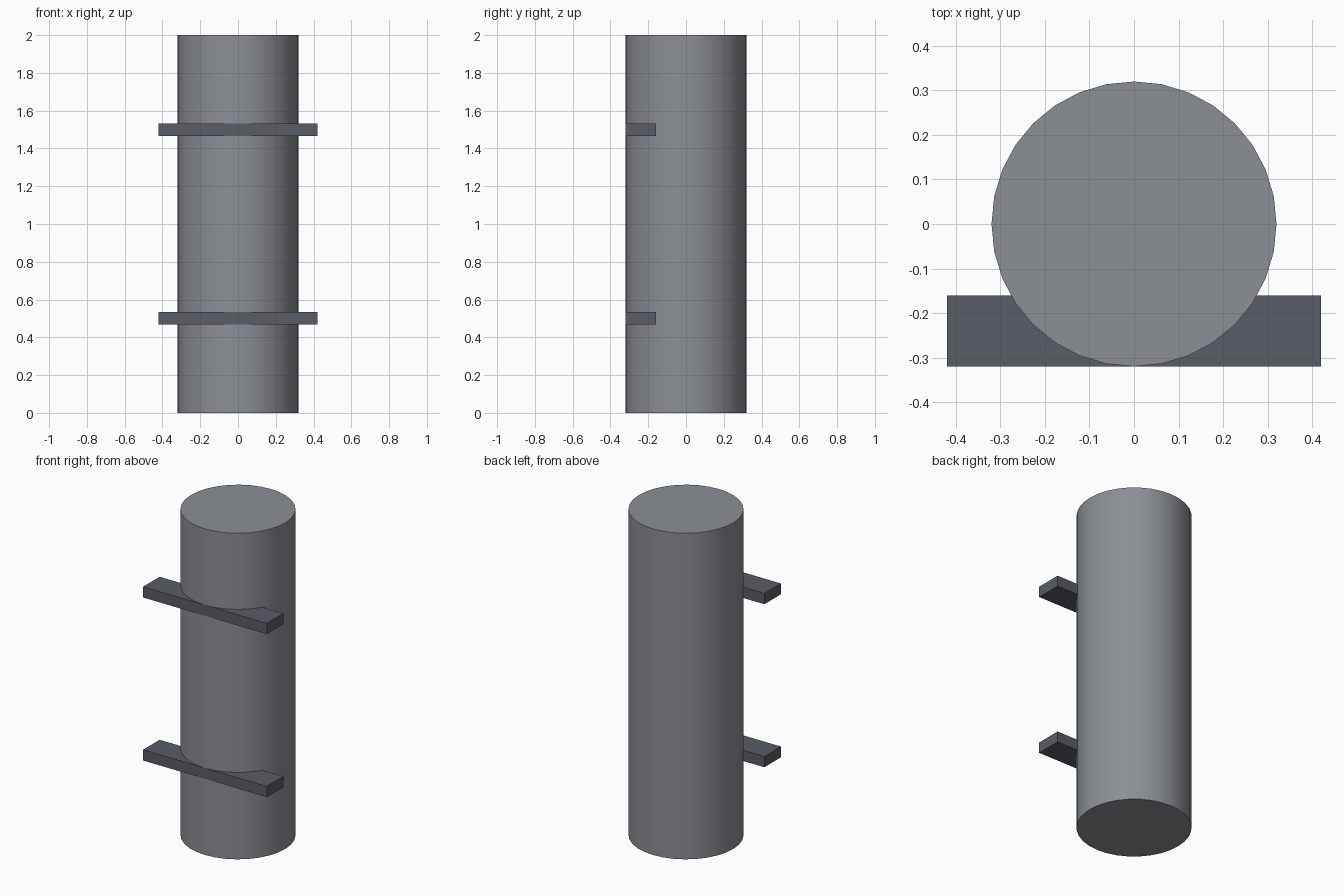
import bpy
import math

if "Cube" in bpy.data.objects:
    bpy.data.objects.remove(bpy.data.objects["Cube"])

R = 0.32


def make_material(name, rgb):
    mat = bpy.data.materials.new(name)
    mat.diffuse_color = (*rgb, 1)
    mat.use_nodes = True
    mat.node_tree.nodes["Principled BSDF"].inputs["Base Color"].default_value = mat.diffuse_color
    return mat


mid = make_material("mid_grey", (0.26, 0.275, 0.30))
dark = make_material("dark_grey", (0.10, 0.11, 0.13))

# Main smooth cylinder
bpy.ops.mesh.primitive_cylinder_add(vertices=32, radius=R, depth=2, location=(0, 0, 1))
body = bpy.context.object
body.name = "cylinder_body"
body.data.materials.append(mid)
bpy.ops.object.shade_smooth_by_angle(angle=math.radians(30))


def add_bar(name, z):
    """Flat crossbar set into the front of the cylinder."""
    bpy.ops.mesh.primitive_cube_add(size=1, location=(0, -0.75 * R, z))
    bar = bpy.context.object
    bar.name = name
    bar.scale = (0.84, R / 2, 0.066)
    bpy.ops.object.transform_apply(location=False, rotation=False, scale=True)
    bar.data.materials.append(dark)


# Lower and upper crossbars
add_bar("lower_bar", 0.5)
add_bar("upper_bar", 1.5)
